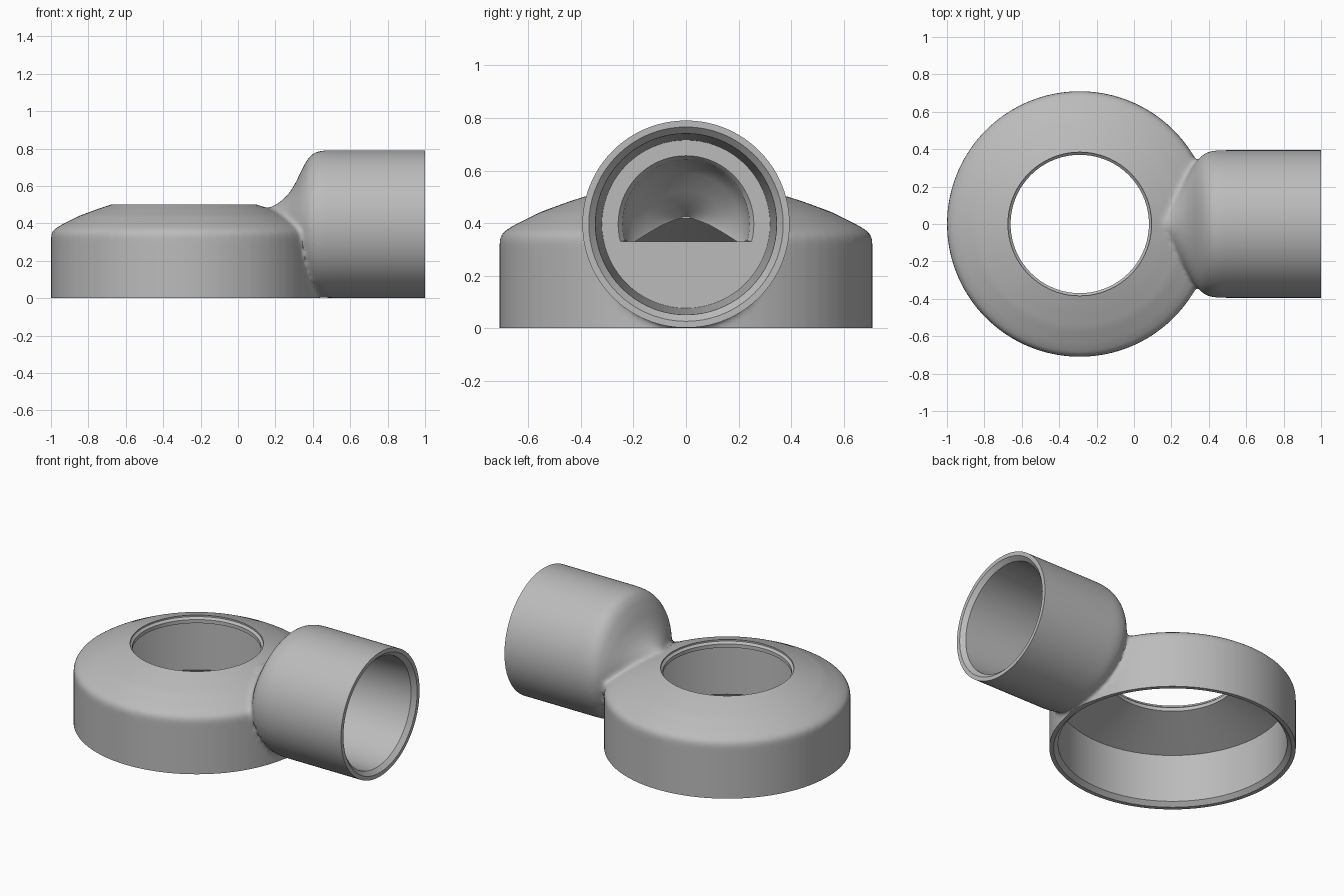
import bpy
import bmesh
import math

RING_X = -0.29     # centre line of the ring
PIPE_Z = 0.396     # centre line of the side pipe
SIDES = 72

if "Cube" in bpy.data.objects:
    bpy.data.objects.remove(bpy.data.objects["Cube"], do_unlink=True)


def add_object(name, bm):
    bmesh.ops.recalc_face_normals(bm, faces=bm.faces[:])
    mesh = bpy.data.meshes.new(name)
    bm.to_mesh(mesh)
    bm.free()
    obj = bpy.data.objects.new(name, mesh)
    bpy.context.collection.objects.link(obj)
    return obj


def loft(name, sections, place):
    """Closed skin through elliptical sections; place() puts each point in space."""
    bm = bmesh.new()
    angles = [2 * math.pi * i / SIDES for i in range(SIDES)]
    rings = [[bm.verts.new(place(t, w * math.cos(a), h * math.sin(a))) for a in angles]
             for t, w, h in sections]
    for lower, upper in zip(rings, rings[1:]):
        for i in range(SIDES):
            j = (i + 1) % SIDES
            bm.faces.new((lower[i], lower[j], upper[j], upper[i]))
    bm.faces.new(rings[0])
    bm.faces.new(rings[-1])
    return add_object(name, bm)


def on_ring(t, u, v):
    return (RING_X + u, v, t)


def on_pipe(t, u, v):
    return (t, u, PIPE_Z + v)


def on_sill(t, u, v):
    return (t, u, max(PIPE_Z + v, 0.33))


def turned(name, profile, place):
    return loft(name, [(t, r, r) for t, r in profile], place)


def apply_modifier(obj, kind, **settings):
    mod = obj.modifiers.new(kind.title(), kind)
    for key, value in settings.items():
        setattr(mod, key, value)
    bpy.ops.object.select_all(action='DESELECT')
    bpy.context.view_layer.objects.active = obj
    obj.select_set(True)
    bpy.ops.object.modifier_apply(modifier=mod.name)


def combine(obj, tool, operation):
    tool.hide_render = True
    apply_modifier(obj, 'BOOLEAN', object=tool, operation=operation, solver='EXACT')
    bpy.data.objects.remove(tool, do_unlink=True)


# Solid domed ring, left long at the bottom for trimming
body = turned("ring_and_pipe_fitting", [
    (-0.1, 0.71), (0.34, 0.71), (0.365, 0.698), (0.392, 0.655),
    (0.44, 0.56), (0.477, 0.46), (0.505, 0.375), (0.52, 0.3)], on_ring)

# Solid pipe with a neck that flows down into the dome
pipe = loft("pipe", [
    (0.12, 0.03, 0.06), (0.17, 0.07, 0.09), (0.21, 0.13, 0.108),
    (0.25, 0.2, 0.14), (0.28, 0.25, 0.175), (0.31, 0.3, 0.225),
    (0.34, 0.342, 0.29), (0.37, 0.372, 0.345), (0.4, 0.387, 0.378),
    (0.44, 0.394, 0.392), (0.48, 0.395, 0.395), (1.1, 0.395, 0.395)], on_pipe)
combine(body, pipe, 'UNION')

# Soft fillet where the pipe meets the ring
apply_modifier(body, 'REMESH', mode='VOXEL', voxel_size=0.012)
apply_modifier(body, 'SMOOTH', factor=0.5, iterations=14)

# Crisp flat base and pipe mouth
bm = bmesh.new()
bmesh.ops.create_cube(bm, size=4)
bmesh.ops.translate(bm, verts=bm.verts[:], vec=(-1, 0, 2))
combine(body, add_object("trim_block", bm), 'INTERSECT')

# Ring cavity, conical ceiling and top hole with its lip
cavity = turned("ring_cavity", [
    (-0.2, 0.685), (0, 0.685), (0.025, 0.66), (0.33, 0.66),
    (0.457, 0.37), (0.48, 0.37), (0.492, 0.384), (0.8, 0.384)], on_ring)
combine(body, cavity, 'DIFFERENCE')

# Tapered pipe bore with a chamfered mouth
bore = turned("pipe_bore", [
    (0.47, 0.32), (0.975, 0.345), (1, 0.37), (1.2, 0.37)], on_pipe)
combine(body, bore, 'DIFFERENCE')

# Flat-bottomed passage from the bore into the ring
passage = loft("passage", [
    (0.17, 0.03, 0.03), (0.22, 0.09, 0.065), (0.28, 0.15, 0.125),
    (0.34, 0.205, 0.195), (0.4, 0.235, 0.235), (0.45, 0.242, 0.245),
    (0.472, 0.26, 0.262), (0.55, 0.26, 0.262)], on_sill)
combine(body, passage, 'DIFFERENCE')

# Plain grey finish
grey = bpy.data.materials.new("plain_grey")
grey.use_nodes = True
colour = (0.5, 0.5, 0.5, 1)
grey.diffuse_color = colour
grey.node_tree.nodes["Principled BSDF"].inputs["Base Color"].default_value = colour
body.data.materials.clear()
body.data.materials.append(grey)

bpy.ops.object.select_all(action='DESELECT')
body.select_set(True)
bpy.context.view_layer.objects.active = body
bpy.ops.object.shade_smooth_by_angle(angle=math.radians(30))
